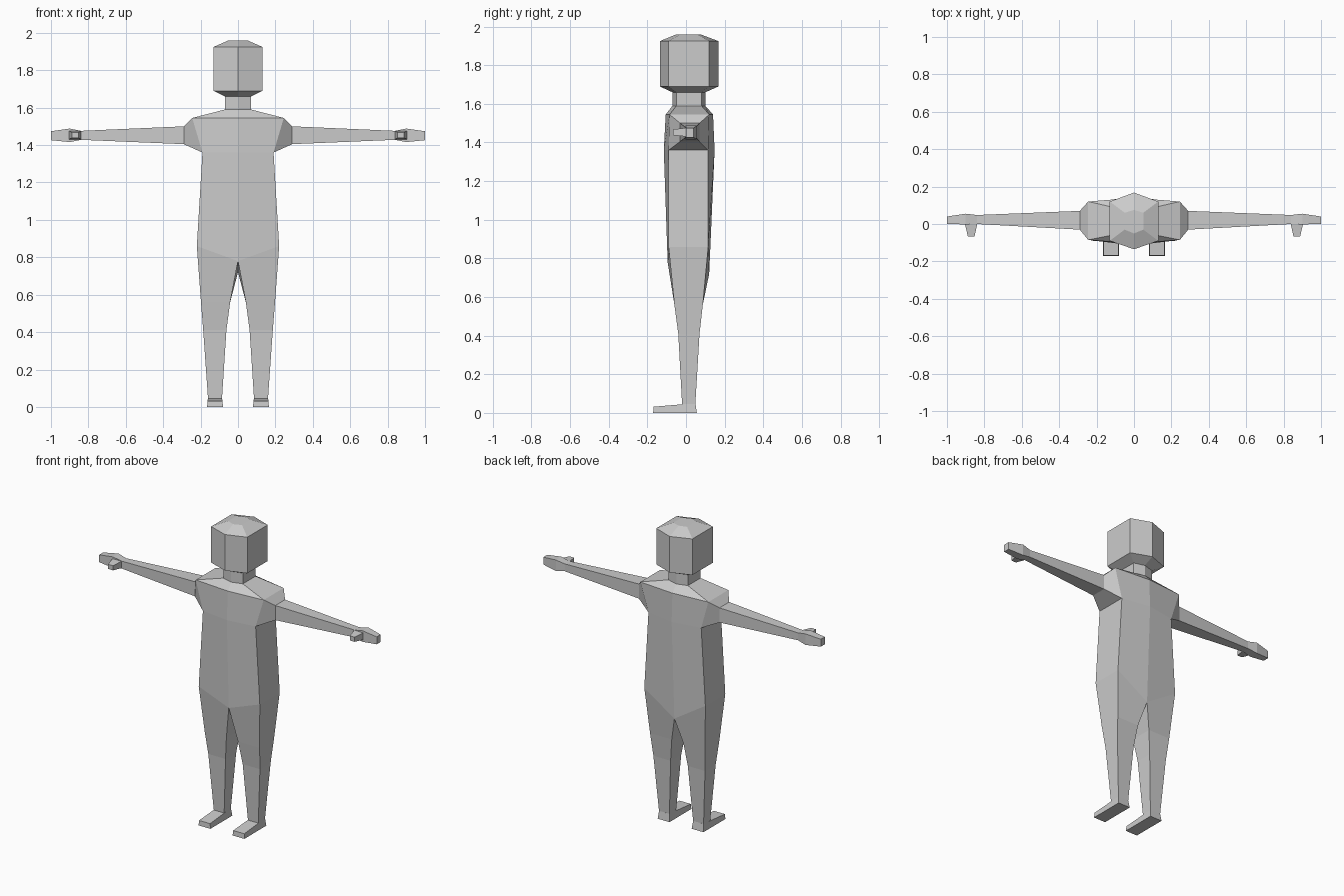
import bpy

if "Cube" in bpy.data.objects:
    bpy.data.objects.remove(bpy.data.objects["Cube"])

grey = bpy.data.materials.new("plain grey")
grey.diffuse_color = (0.6, 0.6, 0.6, 1)
grey.use_nodes = True
grey.node_tree.nodes["Principled BSDF"].inputs["Base Color"].default_value = grey.diffuse_color


def loft(name, rings, closed=True, start=False, end=False, skip=()):
    """Join 4-point rings with quads and mirror the result across x = 0."""
    verts = [p for ring in rings for p in ring]
    faces = []
    for r in range(len(rings) - 1):
        for i in range(4 if closed else 3):
            if (r, i) not in skip:
                a, b = r * 4 + i, r * 4 + (i + 1) % 4
                faces.append((a, b, b + 4, a + 4))
    if start:
        faces.append((3, 2, 1, 0))
    if end:
        n = len(verts)
        faces.append((n - 4, n - 3, n - 2, n - 1))
    mesh = bpy.data.meshes.new(name)
    mesh.from_pydata(verts, [], faces)
    mesh.materials.append(grey)
    obj = bpy.data.objects.new(name, mesh)
    bpy.context.collection.objects.link(obj)
    mirror = obj.modifiers.new("mirror", 'MIRROR')
    mirror.use_axis[0] = True
    mirror.use_clip = True
    return obj


def half_hex(z, x, front, side_front, side_back, back):
    """Half of a six-sided cross-section, from front centre to back centre."""
    return [(0, front, z), (x, side_front, z), (x, side_back, z), (0, back, z)]


def flat_ring(z, x0, x1, y0, y1):
    return [(x0, y0, z), (x1, y0, z), (x1, y1, z), (x0, y1, z)]


def side_ring(x, y0, y1, z0, z1):
    return [(x, y0, z0), (x, y1, z0), (x, y1, z1), (x, y0, z1)]


# Shared joints
hips = [(0, -0.095, 0.78), (0.22, -0.09, 0.86), (0.22, 0.115, 0.86), (0, 0.12, 0.72)]
armpit = half_hex(1.36, 0.19, -0.115, -0.09, 0.115, 0.148)
shoulders = half_hex(1.545, 0.245, -0.105, -0.085, 0.12, 0.14)
collar = half_hex(1.59, 0.07, -0.07, -0.05, 0.08, 0.10)
jaw = half_hex(1.66, 0.07, -0.07, -0.05, 0.08, 0.10)

# Torso, left open at the shoulder sockets
loft("torso", [hips, armpit, shoulders, collar], closed=False, skip={(1, 1)})

# Neck and head
loft("neck", [collar, jaw], closed=False)
loft("head", [jaw,
              half_hex(1.69, 0.13, -0.135, -0.09, 0.12, 0.168),
              half_hex(1.925, 0.13, -0.135, -0.09, 0.12, 0.168),
              half_hex(1.96, 0.05, -0.05, -0.03, 0.06, 0.075)],
     closed=False, end=True)

# Arms, flaring out of the shoulder sockets
socket = [armpit[1], armpit[2], shoulders[2], shoulders[1]]
wrist = side_ring(0.84, 0.0, 0.048, 1.428, 1.476)
loft("arm", [socket, side_ring(0.29, -0.03, 0.07, 1.405, 1.50), wrist])

# Hands and thumbs
loft("hand", [wrist,
              side_ring(0.90, -0.002, 0.055, 1.416, 1.488),
              side_ring(1.0, 0.0, 0.04, 1.426, 1.474)], end=True)
loft("thumb", [[(0.837, 0.005, 1.43), (0.905, 0.005, 1.43),
                (0.905, 0.005, 1.476), (0.837, 0.005, 1.476)],
               [(0.853, -0.068, 1.438), (0.888, -0.068, 1.438),
                (0.888, -0.068, 1.468), (0.853, -0.068, 1.468)]], end=True)

# Legs, from ankle up to the hips
loft("leg", [flat_ring(0.04, 0.086, 0.16, -0.02, 0.048),
             flat_ring(0.41, 0.062, 0.186, -0.04, 0.07),
             flat_ring(0.56, 0.042, 0.198, -0.06, 0.087),
             hips])

# Feet
loft("foot", [flat_ring(0, 0.08, 0.165, -0.17, 0.056),
              [(0.083, -0.168, 0.032), (0.163, -0.168, 0.032),
               (0.16, 0.049, 0.05), (0.086, 0.049, 0.05)]],
     start=True, end=True)
